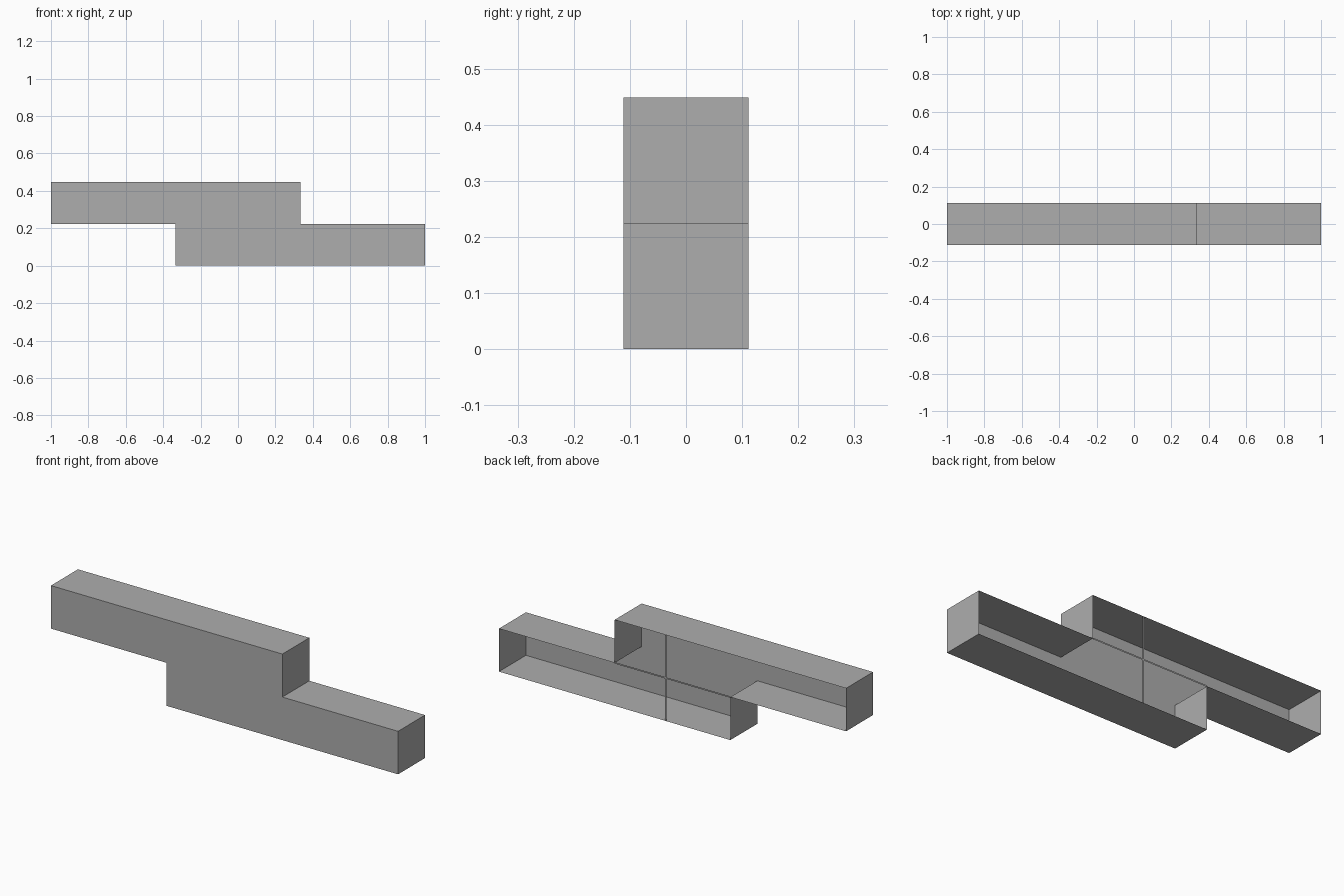
import bpy
import bmesh

cube = bpy.data.objects.get("Cube")
if cube:
    bpy.data.objects.remove(cube, do_unlink=True)

END, STEP = 1.0, 1 / 3       # bar ends and step positions along x
HALF = 0.111                 # half depth
MID, TOP = 0.224, 0.448      # heights of the step and the top
RIB = 0.004                  # half width of the back ribs

grey = bpy.data.materials.new("plain grey")
grey.use_nodes = True
color = (0.42, 0.42, 0.42, 1)
grey.diffuse_color = color
grey.node_tree.nodes["Principled BSDF"].inputs["Base Color"].default_value = color


def add_object(name, bm):
    mesh = bpy.data.meshes.new(name)
    bm.to_mesh(mesh)
    bm.free()
    mesh.materials.append(grey)
    obj = bpy.data.objects.new(name, mesh)
    bpy.context.collection.objects.link(obj)
    return obj


def stepped_shell(profile):
    """Front wall with a rim running back from each edge; the back stays open."""
    bm = bmesh.new()
    front = [bm.verts.new((x, -HALF, z)) for x, z in profile]
    back = [bm.verts.new((x, HALF, z)) for x, z in profile]
    bm.faces.new(front)
    for i in range(len(profile)):
        j = (i + 1) % len(profile)
        bm.faces.new((front[j], front[i], back[i], back[j]))
    return add_object("stepped_shell", bm)


def back_rib(name, x0, x1, z0, z1):
    """Flat strip in the open back, facing backwards."""
    bm = bmesh.new()
    corners = ((x1, z0), (x0, z0), (x0, z1), (x1, z1))
    bm.faces.new([bm.verts.new((x, HALF, z)) for x, z in corners])
    return add_object(name, bm)


# Two overlapping bars joined into one stepped body
stepped_shell([(-STEP, 0), (END, 0), (END, MID), (STEP, MID),
               (STEP, TOP), (-END, TOP), (-END, MID), (-STEP, MID)])

# Thin cross over the open back
RIB_X = 0.04
back_rib("upright_rib", RIB_X - RIB, RIB_X + RIB, 0, TOP)
back_rib("level_rib_right", -STEP, RIB_X - RIB, MID - RIB, MID + RIB)
back_rib("level_rib_left", RIB_X + RIB, STEP, MID - RIB, MID + RIB)
